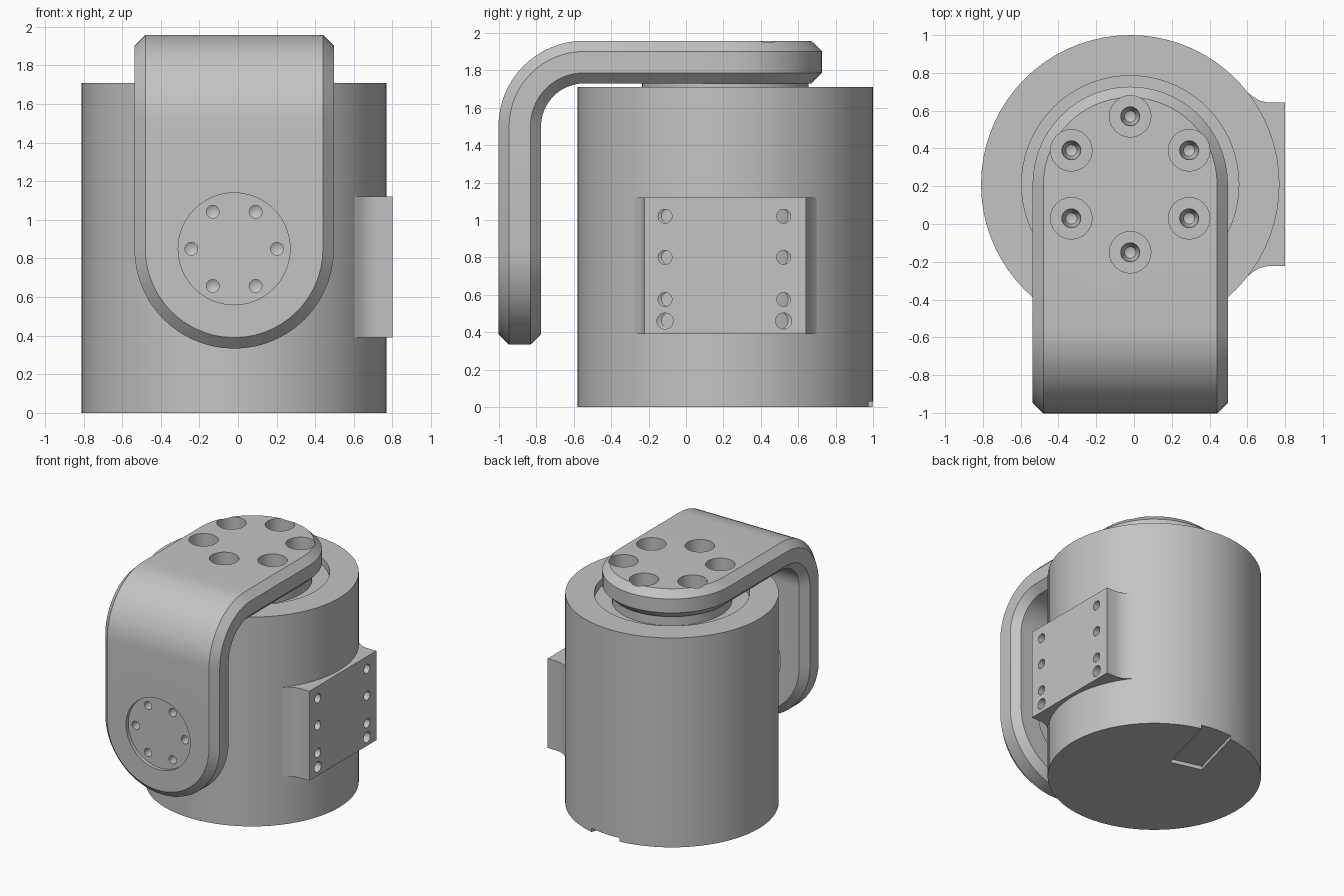
import bpy, bmesh
from math import sin, cos, pi, radians
from mathutils import Matrix, Vector

if "Cube" in bpy.data.objects:
    bpy.data.objects.remove(bpy.data.objects["Cube"])

GREY = (0.55, 0.55, 0.55, 1)
grey = bpy.data.materials.new("plain grey")
grey.use_nodes = True
grey.diffuse_color = GREY
grey.node_tree.nodes["Principled BSDF"].inputs["Base Color"].default_value = GREY

CX, CY, R = -0.02, 0.21, 0.79        # body axis and radius
Z_AXIS = Matrix()
X_AXIS = Matrix.Rotation(pi / 2, 4, 'Y')       # local z becomes +x
FRONT_AXIS = Matrix.Rotation(pi / 2, 4, 'X')   # local z becomes -y


def finish(bm, name):
    bmesh.ops.remove_doubles(bm, verts=bm.verts, dist=1e-5)
    bmesh.ops.recalc_face_normals(bm, faces=bm.faces)
    mesh = bpy.data.meshes.new(name)
    bm.to_mesh(mesh)
    bm.free()
    mesh.materials.append(grey)
    ob = bpy.data.objects.new(name, mesh)
    bpy.context.collection.objects.link(ob)
    return ob


def add_lathe(bm, profile, loc, axis=Z_AXIS, seg=24):
    """Turn a (radius, height) profile that starts and ends on the axis."""
    m = Matrix.Translation(loc) @ axis
    rings = []
    for r, h in profile:
        if r == 0:
            rings.append([bm.verts.new(m @ Vector((0, 0, h)))] * seg)
        else:
            rings.append([bm.verts.new(m @ Vector((r * cos(2 * pi * i / seg), r * sin(2 * pi * i / seg), h)))
                          for i in range(seg)])
    for a, b in zip(rings, rings[1:]):
        for i in range(seg):
            j = (i + 1) % seg
            bm.faces.new(dict.fromkeys((a[i], a[j], b[j], b[i])))


def lathe(name, profile, loc, axis=Z_AXIS, seg=72):
    bm = bmesh.new()
    add_lathe(bm, profile, loc, axis, seg)
    return finish(bm, name)


def cut(target, cutter):
    cutter.hide_render = True
    mod = target.modifiers.new("cut", 'BOOLEAN')
    mod.operation, mod.solver, mod.object = 'DIFFERENCE', 'EXACT', cutter
    bpy.context.view_layer.objects.active = target
    bpy.ops.object.modifier_apply(modifier=mod.name)
    bpy.data.objects.remove(cutter)


def drill(target, spots, profile, axis):
    bm = bmesh.new()
    for spot in spots:
        add_lathe(bm, profile, spot, axis)
    cut(target, finish(bm, "drill_cutter"))


def pilot(r, depth):
    """Blind hole with a cone tip."""
    return [(0, -depth), (r, -depth + r * 0.6), (r, 0.05), (0, 0.05)]


# Main body with a ring recess in its top
body = lathe("body", [(0, 0.39), (R, 0.39), (R, 1.71), (0.575, 1.71), (0.575, 1.65), (0, 1.65)], (CX, CY, 0))
hub = lathe("turning_hub", [(0, 1.65), (0.445, 1.65), (0.445, 1.74), (0, 1.74)], (CX, CY, 0))

# Base cap with a cable slot underneath
base = lathe("base_cap", [(0, 0), (R, 0), (R, 0.39), (0, 0.39)], (CX, CY, 0))
bm = bmesh.new()
slot = (Matrix.Translation((-0.10, 0.48, 0)) @ Matrix.Rotation(radians(-15), 4, 'Z')
        @ Matrix.Translation((0, 0.4, 0)) @ Matrix.Diagonal((0.26, 0.8, 0.06, 1)))
bmesh.ops.create_cube(bm, size=1, matrix=slot)
cut(base, finish(bm, "slot_cutter"))

# Side mounting block with filleted flanks
half = [(0.5, 0.47), (0.6, 0.488), (0.63, 0.464), (0.665, 0.443), (0.71, 0.4325), (0.8, 0.4325)]
outline = [(x, y) for x, y in half] + [(x, -y) for x, y in reversed(half)]
bm = bmesh.new()
face = bm.faces.new([bm.verts.new((x, CY + y, 0.39)) for x, y in outline])
top = bmesh.ops.extrude_face_region(bm, geom=[face])
bmesh.ops.translate(bm, vec=(0, 0, 0.73), verts=[v for v in top["geom"] if isinstance(v, bmesh.types.BMVert)])
block = finish(bm, "mounting_block")
columns = (-0.112, 0.522)
drill(block, [(0.8, y, z) for y in columns for z in (1.02, 0.8, 0.575)], pilot(0.037, 0.12), X_AXIS)
drill(block, [(0.8, y, 0.46) for y in columns], pilot(0.043, 0.12), X_AXIS)

# Bent arm: a chamfered capsule bar mapped round a quarter bend
ARM_R, THICK, CHAMFER, BEND_R = 0.517, 0.228, 0.057, 0.23
PIVOT_Z, BEND_Y, BEND_Z = 0.85, -0.545, 1.5
START = BEND_Z - PIVOT_Z
END = START + 1 + CY - BEND_Y        # the bend takes one unit of length


def bend(u, v, n):
    r = BEND_R + n
    t = min(max(u - START, 0), 1) * pi / 2
    down, along = min(u - START, 0), max(u - START - 1, 0)
    return (CX + v, BEND_Y - r * cos(t) + along, BEND_Z + r * sin(t) + down)


STEPS = 14
stations = [(0, -cos(i * pi / 2 / STEPS), sin(i * pi / 2 / STEPS)) for i in range(STEPS)]
stations += [(0, 0, 1)]
stations += [(START + i / 16, 0, 1) for i in range(17)]
stations += [(END, sin(i * pi / 2 / STEPS), cos(i * pi / 2 / STEPS)) for i in range(STEPS)]
stations += [(END, 1, 0)]
edge = [(ARM_R - CHAMFER, 0), (ARM_R, CHAMFER), (ARM_R, THICK - CHAMFER), (ARM_R - CHAMFER, THICK)]
section = [(r, n, 1) for r, n in edge] + [(r, n, -1) for r, n in reversed(edge)]
bm = bmesh.new()
rings = [[bm.verts.new(bend(u + r * c, side * r * s, n)) for r, n, side in section] for u, c, s in stations]
for a, b in zip(rings, rings[1:]):
    for i in range(8):
        j = (i + 1) % 8
        bm.faces.new((a[i], a[j], b[j], b[i]))
arm = finish(bm, "bent_arm")

# Six counterbored holes above the hub
ring = [radians(30 + 60 * i) for i in range(6)]
drill(arm, [(CX + 0.36 * cos(a), CY + 0.36 * sin(a), 1.958) for a in ring],
      [(0, -0.215), (0.03, -0.2), (0.05, -0.15), (0.05, -0.13), (0.11, -0.13), (0.11, 0.05), (0, 0.05)], Z_AXIS)

# Round seats on both faces of the hanging end, with six screw holes
OUTER, INNER, SEAT = -1.003, -0.775, 0.03
for y, low, high in ((OUTER, -SEAT, 0.05), (INNER, -0.05, 0.02)):
    cut(arm, lathe("seat_cutter", [(0, low), (0.29, low), (0.29, high), (0, high)],
                   (CX, y, PIVOT_Z), FRONT_AXIS, 48))
drill(arm, [(CX + 0.222 * cos(i * pi / 3), OUTER + SEAT, PIVOT_Z + 0.222 * sin(i * pi / 3)) for i in range(6)],
      pilot(0.033, 0.1), FRONT_AXIS)

# Smooth the curved faces and keep the edges sharp
for ob in (body, hub, base, block, arm):
    bpy.ops.object.select_all(action='DESELECT')
    ob.select_set(True)
    bpy.context.view_layer.objects.active = ob
    bpy.ops.object.shade_smooth_by_angle(angle=radians(25))
